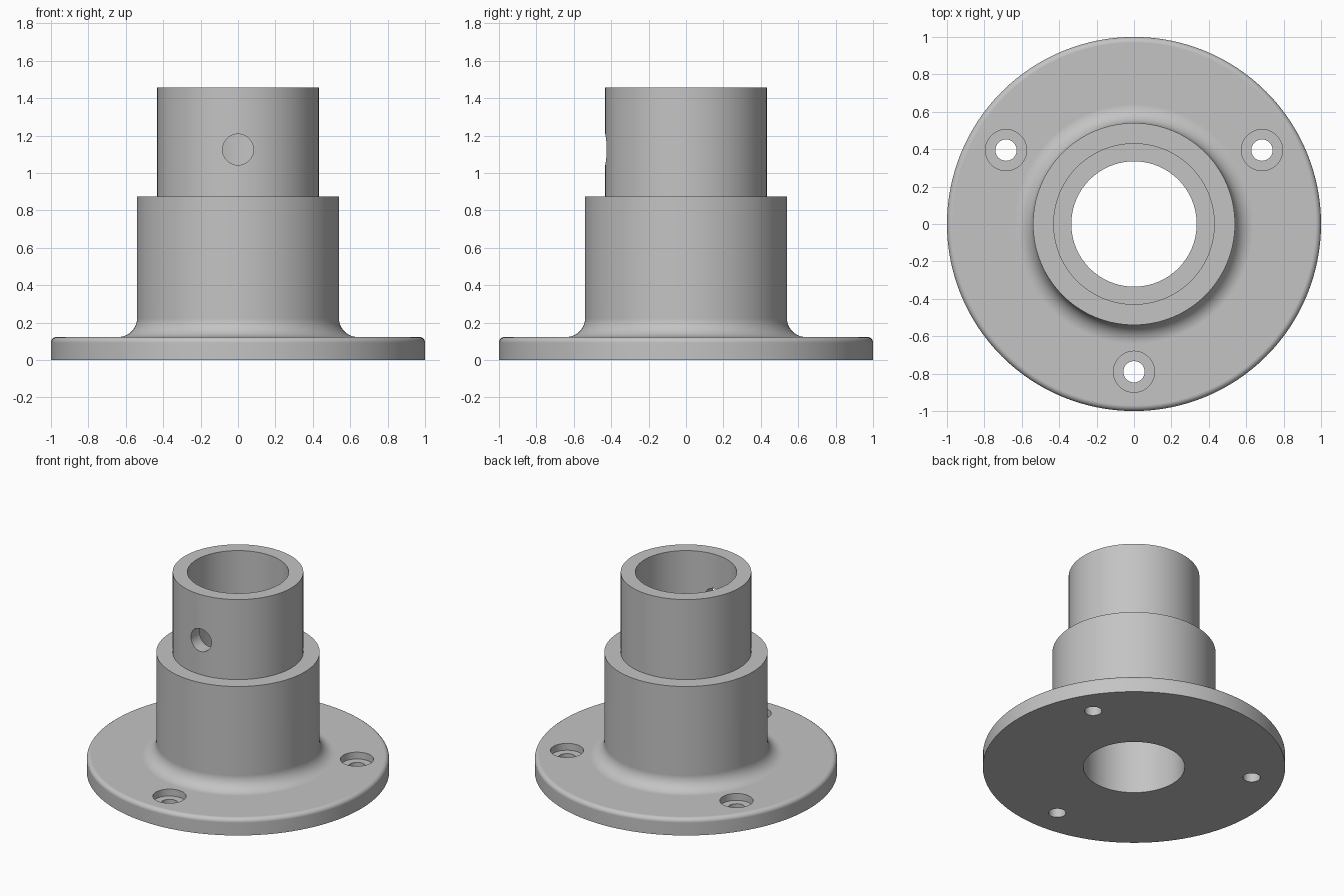
import bpy, bmesh, math
from mathutils import Matrix

if "Cube" in bpy.data.objects:
    bpy.data.objects.remove(bpy.data.objects["Cube"], do_unlink=True)

SEGMENTS = 128
BORE_R, TUBE_R, COLLAR_R, FLANGE_R = 0.335, 0.432, 0.54, 1.0
TOP_Z, STEP_Z, FLANGE_Z = 1.457, 0.873, 0.123
FILLET, ROUND = 0.1, 0.03

grey = bpy.data.materials.new("plain grey")
grey.use_nodes = True
colour = (0.55, 0.55, 0.55, 1)
grey.diffuse_color = colour
grey.node_tree.nodes["Principled BSDF"].inputs["Base Color"].default_value = colour


def new_object(name, bm):
    mesh = bpy.data.meshes.new(name)
    bm.to_mesh(mesh)
    bm.free()
    mesh.materials.append(grey)
    obj = bpy.data.objects.new(name, mesh)
    bpy.context.collection.objects.link(obj)
    return obj


def arc(r, z, radius, start, end, steps=8):
    angles = [math.radians(start + (end - start) * i / steps) for i in range(steps + 1)]
    return [(r + radius * math.cos(a), z + radius * math.sin(a)) for a in angles]


def lathe(name, profile):
    bm = bmesh.new()
    verts = [bm.verts.new((r, 0, z)) for r, z in profile]
    edges = [bm.edges.new((a, b)) for a, b in zip(verts, verts[1:] + verts[:1])]
    bmesh.ops.spin(bm, geom=verts + edges, cent=(0, 0, 0), axis=(0, 0, 1),
                   angle=math.tau, steps=SEGMENTS, use_merge=True)
    bmesh.ops.remove_doubles(bm, verts=bm.verts, dist=1e-5)
    bmesh.ops.recalc_face_normals(bm, faces=bm.faces)
    return new_object(name, bm)


def cut(target, radius, depth, matrix):
    """Drill a cylinder out of the target and discard the cutter."""
    bm = bmesh.new()
    bmesh.ops.create_cone(bm, cap_ends=True, segments=48, radius1=radius,
                          radius2=radius, depth=depth, matrix=matrix)
    cutter = new_object("hole_cutter", bm)
    cutter.hide_render = True
    mod = target.modifiers.new("hole", "BOOLEAN")
    mod.operation, mod.solver, mod.object = "DIFFERENCE", "EXACT", cutter
    bpy.ops.object.modifier_apply(modifier=mod.name)
    bpy.data.objects.remove(cutter, do_unlink=True)


# Turned body: flange, filleted collar, tube and through bore
profile = [(BORE_R, 0), (FLANGE_R, 0)]
profile += arc(FLANGE_R - ROUND, FLANGE_Z - ROUND, ROUND, 0, 90, 6)
profile += arc(COLLAR_R + FILLET, FLANGE_Z + FILLET, FILLET, 270, 180, 10)
profile += [(COLLAR_R, STEP_Z), (TUBE_R, STEP_Z), (TUBE_R, TOP_Z), (BORE_R, TOP_Z)]
body = lathe("flanged_socket", profile)
bpy.context.view_layer.objects.active = body
body.select_set(True)

# Three counterbored screw holes in the flange
for degrees in (30, 150, 270):
    a = math.radians(degrees)
    x, y = 0.79 * math.cos(a), 0.79 * math.sin(a)
    cut(body, 0.057, 1, Matrix.Translation((x, y, 0)))
    cut(body, 0.11, 0.1, Matrix.Translation((x, y, FLANGE_Z)))

# Set screw hole through the front wall of the tube
cut(body, 0.083, 0.4, Matrix.Translation((0, -0.4, 1.125)) @ Matrix.Rotation(math.pi / 2, 4, "X"))

# Smooth round walls with crisp edges and flat planes
bpy.ops.object.shade_smooth_by_angle(angle=math.radians(30))
normals = body.modifiers.new("flat planes", "WEIGHTED_NORMAL")
normals.keep_sharp = True
